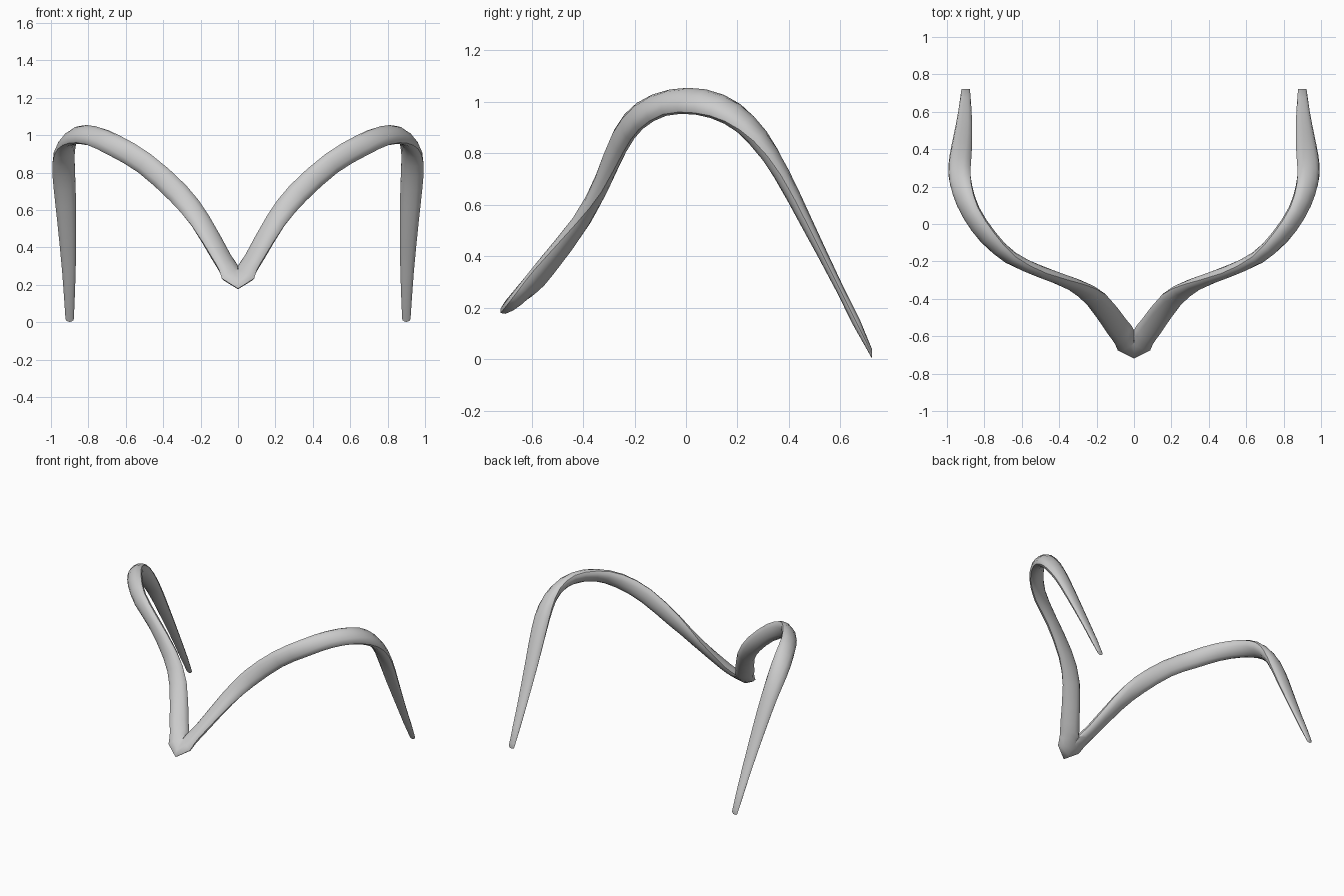
import bpy, bmesh, math
from mathutils import Vector

if "Cube" in bpy.data.objects:
    bpy.data.objects.remove(bpy.data.objects["Cube"])

SIDES, STEPS = 12, 2

# Centre line of one half: x, y, z, flat-side direction (3), width, thickness
ROWS = [
    (0.00, -0.655, 0.235, 0, .65, -.76, .170, .055),
    (0.045, -0.605, 0.285, .35, .63, -.69, .135, .062),
    (0.09, -0.55, 0.35, .44, .61, -.65, .125, .066),
    (0.20, -0.405, 0.54, .25, .82, -.45, .120, .066),
    (0.32, -0.325, 0.69, -.10, .95, -.20, .120, .064),
    (0.50, -0.255, 0.85, -.40, .90, -.10, .120, .064),
    (0.66, -0.18, 0.945, -.55, .75, -.35, .120, .068),
    (0.78, -0.07, 0.997, -.60, .48, -.65, .120, .072),
    (0.87, 0.06, 0.999, -.62, .30, -.72, .122, .074),
    (0.917, 0.18, 0.953, -.60, -.25, -.75, .125, .076),
    (0.933, 0.28, 0.86, -.32, -.75, -.50, .126, .076),
    (0.927, 0.37, 0.722, -.08, -.87, -.50, .118, .064),
    (0.915, 0.47, 0.527, 0, -.88, -.47, .100, .049),
    (0.904, 0.60, 0.268, 0, -.88, -.47, .072, .032),
    (0.90, 0.723, 0.02, 0, -.5, -.85, .045, .036),
]


def spline(a, b, c, d, t):
    return 0.5 * (2 * b + (c - a) * t + (2 * a - 5 * b + 4 * c - d) * t * t
                  + (3 * b - a - 3 * c + d) * t ** 3)


# Smooth the rows, with a mirrored row before the centre
mirrored = list(ROWS[1])
mirrored[0], mirrored[3] = -mirrored[0], -mirrored[3]
pts = [mirrored] + [list(r) for r in ROWS]
pts.append([2 * p - q for p, q in zip(ROWS[-1], ROWS[-2])])
path = []
for i in range(1, len(pts) - 2):
    for s in range(STEPS):
        path.append([spline(*v, s / STEPS) for v in zip(*pts[i - 1:i + 3])])
path.append(list(ROWS[-1]))

# Sweep an oval section along the path
bm = bmesh.new()
rings = []
for i, row in enumerate(path):
    centre, flat = Vector(row[:3]), Vector(row[3:6])
    if i == 0:
        tangent = Vector((1, 0, 0))
    elif i == len(path) - 1:
        tangent = Vector((0, 1, 0))
    else:
        tangent = (Vector(path[i + 1][:3]) - Vector(path[i - 1][:3])).normalized()
    flat = (flat - tangent * flat.dot(tangent)).normalized()
    wide = tangent.cross(flat)
    ring = []
    for k in range(SIDES):
        a = math.tau * k / SIDES
        p = centre + wide * (row[6] / 2 * math.cos(a)) + flat * (row[7] / 2 * math.sin(a))
        p.x = max(p.x, 0)
        ring.append(bm.verts.new(p))
    rings.append(ring)
for r0, r1 in zip(rings, rings[1:]):
    for k in range(SIDES):
        j = (k + 1) % SIDES
        bm.faces.new((r0[k], r0[j], r1[j], r1[k]))
bm.faces.new(rings[-1])
bmesh.ops.recalc_face_normals(bm, faces=bm.faces)

mesh = bpy.data.meshes.new("curved_band")
bm.to_mesh(mesh)
bm.free()
band = bpy.data.objects.new("curved_band", mesh)
bpy.context.collection.objects.link(band)

grey = bpy.data.materials.new("light_grey")
grey.diffuse_color = (0.6, 0.6, 0.6, 1)
grey.use_nodes = True
grey.node_tree.nodes["Principled BSDF"].inputs["Base Color"].default_value = grey.diffuse_color
mesh.materials.append(grey)

bpy.context.view_layer.objects.active = band
band.select_set(True)
bpy.ops.object.shade_smooth_by_angle(angle=math.radians(40))

# Mirror to the other side
mirror = band.modifiers.new("mirror", 'MIRROR')
mirror.use_axis[0] = True
mirror.merge_threshold = 0.0005
